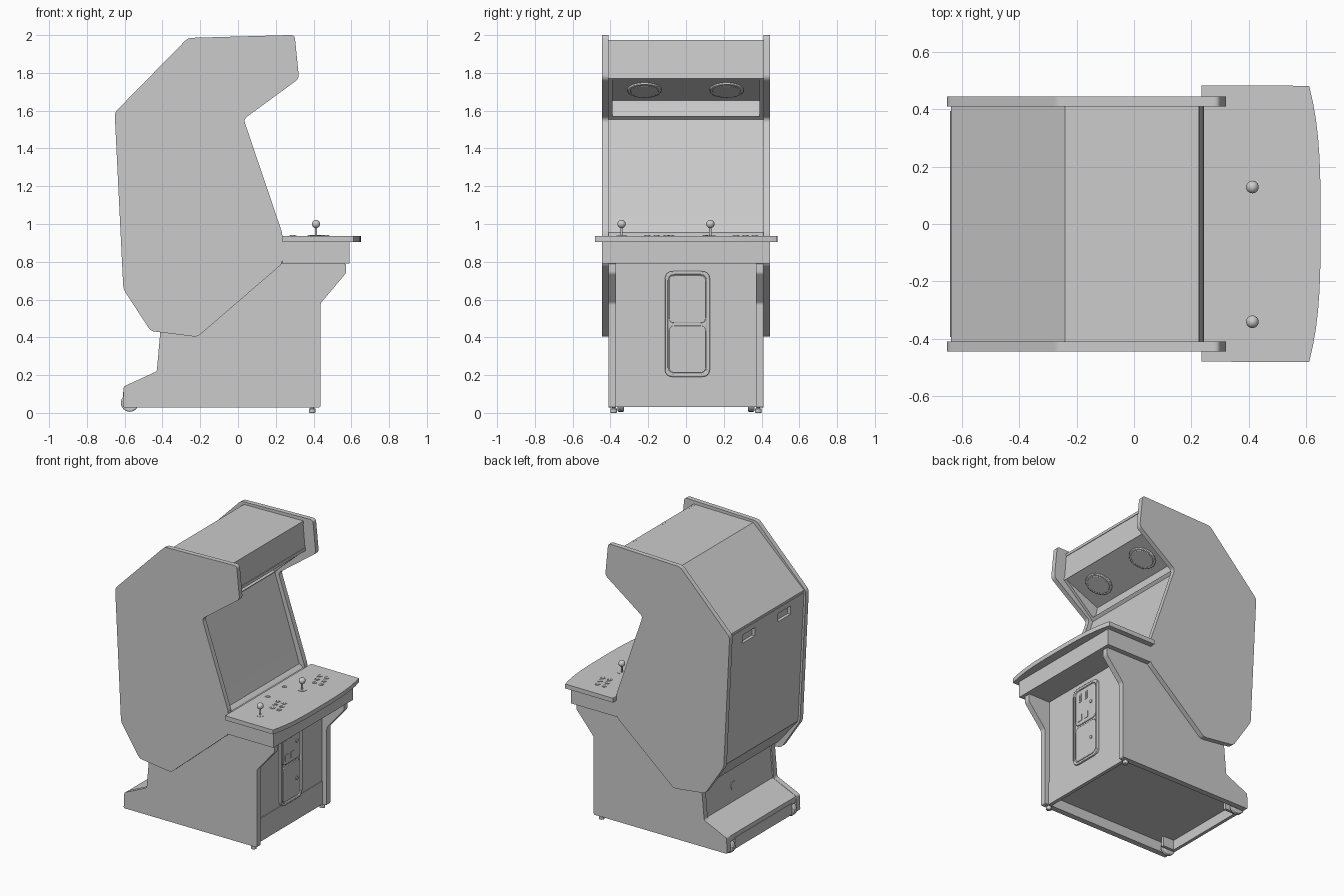
import bpy
import math
from mathutils import Vector, Matrix

old = bpy.data.objects.get("Cube")
if old:
    bpy.data.objects.remove(old, do_unlink=True)

grey = bpy.data.materials.new("cabinet grey")
grey.use_nodes = True
grey.diffuse_color = (0.6, 0.6, 0.6, 1)
grey.node_tree.nodes["Principled BSDF"].inputs["Base Color"].default_value = (0.6, 0.6, 0.6, 1)


def rounded(pts, radius, steps=4):
    """Round every corner of a closed 2D outline."""
    if radius == 0:
        return [Vector(p) for p in pts]
    out = []
    for i, p in enumerate(pts):
        p, a, b = Vector(p), Vector(pts[i - 1]), Vector(pts[(i + 1) % len(pts)])
        start = p + (a - p).normalized() * min(radius, (a - p).length * 0.45)
        end = p + (b - p).normalized() * min(radius, (b - p).length * 0.45)
        for k in range(steps + 1):
            t = k / steps
            out.append(start * (1 - t) ** 2 + p * 2 * t * (1 - t) + end * t * t)
    return out


def prism(name, pts, lo, hi, axis="y", radius=0.0, bevel=0.0):
    """Extrude an outline along an axis; the outline uses the other two axes in order."""
    outline = rounded(pts, radius)
    place = {"x": lambda p, h: (h, p.x, p.y),
             "y": lambda p, h: (p.x, h, p.y),
             "z": lambda p, h: (p.x, p.y, h)}[axis]
    n = len(outline)
    verts = [place(p, h) for h in (lo, hi) for p in outline]
    faces = [list(range(n)), list(range(n, 2 * n))]
    faces += [[i, (i + 1) % n, n + (i + 1) % n, n + i] for i in range(n)]
    mesh = bpy.data.meshes.new(name)
    mesh.from_pydata(verts, [], faces)
    mesh.materials.append(grey)
    obj = bpy.data.objects.new(name, mesh)
    bpy.context.collection.objects.link(obj)
    select(obj)
    bpy.ops.object.mode_set(mode="EDIT")
    bpy.ops.mesh.select_all(action="SELECT")
    bpy.ops.mesh.normals_make_consistent(inside=False)
    bpy.ops.object.mode_set(mode="OBJECT")
    bpy.ops.object.shade_smooth_by_angle(angle=math.radians(30))
    if bevel:
        mod = obj.modifiers.new("edge", "BEVEL")
        mod.width, mod.segments, mod.angle_limit = bevel, 2, math.radians(50)
    mod = obj.modifiers.new("flat_sides", "WEIGHTED_NORMAL")
    mod.keep_sharp = True
    return obj


def select(obj):
    bpy.ops.object.select_all(action="DESELECT")
    obj.select_set(True)
    bpy.context.view_layer.objects.active = obj


def rect(a0, a1, b0, b1):
    return [(a0, b0), (a1, b0), (a1, b1), (a0, b1)]


def box(name, x, y, z):
    return prism(name, rect(*x, *y), *z, axis="z")


def disc(name, centre, r, depth, normal=(0, 0, 1), bevel=0.0, sides=24):
    """Cylinder centred on a point with its axis along the normal."""
    pts = [(r * math.cos(math.tau * i / sides), r * math.sin(math.tau * i / sides))
           for i in range(sides)]
    obj = prism(name, pts, -depth / 2, depth / 2, axis="z", bevel=bevel)
    turn = Vector(normal).to_track_quat("Z", "Y").to_matrix().to_4x4()
    obj.matrix_world = Matrix.Translation(centre) @ turn


def cut(target, cutter):
    select(target)
    mod = target.modifiers.new("cut", "BOOLEAN")
    mod.operation, mod.object, mod.solver = "DIFFERENCE", cutter, "EXACT"
    target.modifiers.move(len(target.modifiers) - 1, 0)
    bpy.ops.object.modifier_apply(modifier=mod.name)
    bpy.data.objects.remove(cutter, do_unlink=True)
    bpy.ops.object.shade_smooth_by_angle(angle=math.radians(30))


# Upper cabinet side boards and lower base side boards
side = [(0.30, 2.001), (0.323, 1.77), (0.03, 1.555), (0.235, 0.95), (0.235, 0.79), (-0.215, 0.402),
        (-0.462, 0.433), (-0.607, 0.655), (-0.653, 1.59), (-0.265, 1.985)]
base = [(0.572, 0.79), (0.572, 0.74), (0.437, 0.58), (0.437, 0.029), (-0.61, 0.029),
        (-0.605, 0.14), (-0.43, 0.22), (-0.405, 0.5), (0.2, 0.79)]
for s, word in ((1, "left"), (-1, "right")):
    prism(word + "_cabinet_side", side, s * 0.41, s * 0.444, radius=0.022)
    prism(word + "_base_side", base, s * 0.37, s * 0.41, radius=0.01)
    # Rail beside the speaker panel
    prism(word + "_speaker_rail", [(0.238, 1.77), (0.005, 1.56), (-0.04, 1.6), (-0.02, 1.7), (0.2, 1.78)],
          s * 0.39, s * 0.41)

# Cabinet shell: roof, marquee, speaker panel, screen and back
shell = [(-0.24, 1.968), (0.222, 1.975), (0.24, 1.77), (-0.02, 1.655), (0.0, 1.56), (0.2, 0.935),
         (0.238, 0.93), (0.238, 0.8), (-0.2, 0.44), (-0.44, 0.47), (-0.592, 0.655), (-0.639, 1.595)]
body = prism("cabinet_shell", shell, -0.41, 0.41)
door = prism("back_door", [(-0.58, 0.67), (-0.63, 1.58), (-0.642, 1.58), (-0.597, 0.67)], -0.395, 0.395)
for part in (body, door):
    for y in (-0.19, 0.21):
        cut(part, box("vent_cutter", (-0.7, -0.615), (y - 0.07, y + 0.07), (1.48, 1.54)))

# Marquee trims, screen top rail and screen sill
for name, a, b in (("marquee_top_trim", 1.955, 1.975), ("marquee_bottom_trim", 1.77, 1.79)):
    x = lambda z: 0.24 - (z - 1.77) * 0.088
    prism(name, [(x(a) - 0.01, a), (x(a) + 0.004, a), (x(b) + 0.004, b), (x(b) - 0.01, b)], -0.41, 0.41)
prism("screen_top_rail", [(-0.02, 1.553), (0.002, 1.553), (0.02, 1.57), (-0.02, 1.57)], -0.41, 0.41)
prism("screen_sill", [(0.19, 0.93), (0.225, 0.93), (0.205, 0.95), (0.18, 0.96)], -0.41, 0.41)

# Speaker grilles on the sloping underside
down = (0.115, 0, -0.26)
for y in (-0.22, 0.215):
    disc("speaker_ring", (0.11, y, 1.7105), 0.09, 0.016, down, 0.004, 32)
    disc("speaker_cone", (0.11, y, 1.7105), 0.075, 0.022, down, 0.004, 32)

# Lower base body, recessed between its side boards
prism("base_body", [(0.4, 0.8), (0.4, 0.1), (-0.606, 0.1), (-0.603, 0.138), (-0.43, 0.218), (-0.42, 0.222),
                    (-0.395, 0.5), (0.2, 0.8)], -0.37, 0.37)
box("kick_plate", (0.38, 0.405), (-0.37, 0.37), (0.03, 0.195))
box("rear_bottom_rail", (-0.608, -0.585), (-0.32, 0.32), (0.03, 0.11))
disc("power_inlet", (-0.408, 0.06, 0.33), 0.03, 0.012, (1, 0, 0), 0, 6)

# Transport wheels and levelling feet
for s in (-1, 1):
    disc("wheel", (-0.573, s * 0.345, 0.053), 0.047, 0.035, (0, 1, 0), 0.006)
    box("wheel_block", (-0.6, -0.5), sorted((s * 0.3, s * 0.32)), (0.03, 0.11))
    disc("foot_stem", (0.393, s * 0.383, 0.025), 0.01, 0.04)
    disc("foot_pad", (0.393, s * 0.383, 0.012), 0.018, 0.024, bevel=0.004)

# Control panel box and curved top board
box("control_box", (0.235, 0.59), (-0.445, 0.445), (0.79, 0.907))
curve = [(0.651 - 0.04 * abs(k / 8) ** 3.2, 0.482 * k / 8) for k in range(-8, 9)]
prism("control_board", [(0.235, -0.48)] + curve + [(0.235, 0.484)], 0.905, 0.936, axis="z")


def button(x, y):
    disc("button_rim", (x, y, 0.936), 0.018, 0.005)
    disc("button_cap", (x, y, 0.937), 0.012, 0.007)


# Two joysticks, each with six buttons, and two start buttons
for offset in (0, -0.47):
    for row in range(3):
        for col in range(2):
            button(0.386 + 0.014 * row + 0.052 * col, offset + 0.365 - 0.05 * row)
    y = 0.129 + offset
    disc("joystick_plate", (0.413, y, 0.936), 0.028, 0.004)
    disc("joystick_shaft", (0.413, y, 0.965), 0.006, 0.06, sides=12)
    bpy.ops.mesh.primitive_uv_sphere_add(segments=24, ring_count=12, radius=0.022, location=(0.413, y, 1.0))
    ball = bpy.context.object
    ball.name = "joystick_ball"
    ball.data.materials.append(grey)
    bpy.ops.object.shade_smooth()
for y in (-0.08, 0.105):
    button(0.291, y)

# Coin door: rounded frame, two doors, slots, return cups and locks
frame = prism("coin_door_frame", rect(-0.112, 0.127, 0.19, 0.75), 0.39, 0.418, "x", 0.045, 0.004)
opening = prism("opening_cutter", rect(-0.095, 0.11, 0.208, 0.732), 0.408, 0.5, "x", 0.035)
cut(frame, opening)
for name, a, b in (("lower_coin_door", 0.212, 0.462), ("upper_coin_door", 0.475, 0.728)):
    prism(name, rect(-0.09, 0.105, a, b), 0.4, 0.415, "x", 0.03, 0.003)
for y in (-0.045, 0.015):
    prism("coin_slot_plate", rect(y - 0.014, y + 0.014, 0.64, 0.7), 0.41, 0.418, "x", 0.004)
    prism("coin_slot", rect(y - 0.003, y + 0.003, 0.65, 0.69), 0.415, 0.42, "x")
    prism("coin_return", rect(y - 0.02, y + 0.02, 0.5, 0.545), 0.41, 0.418, "x", 0.005)
for z in (0.335, 0.6):
    disc("door_lock", (0.415, 0.065, z), 0.012, 0.012, (1, 0, 0))
